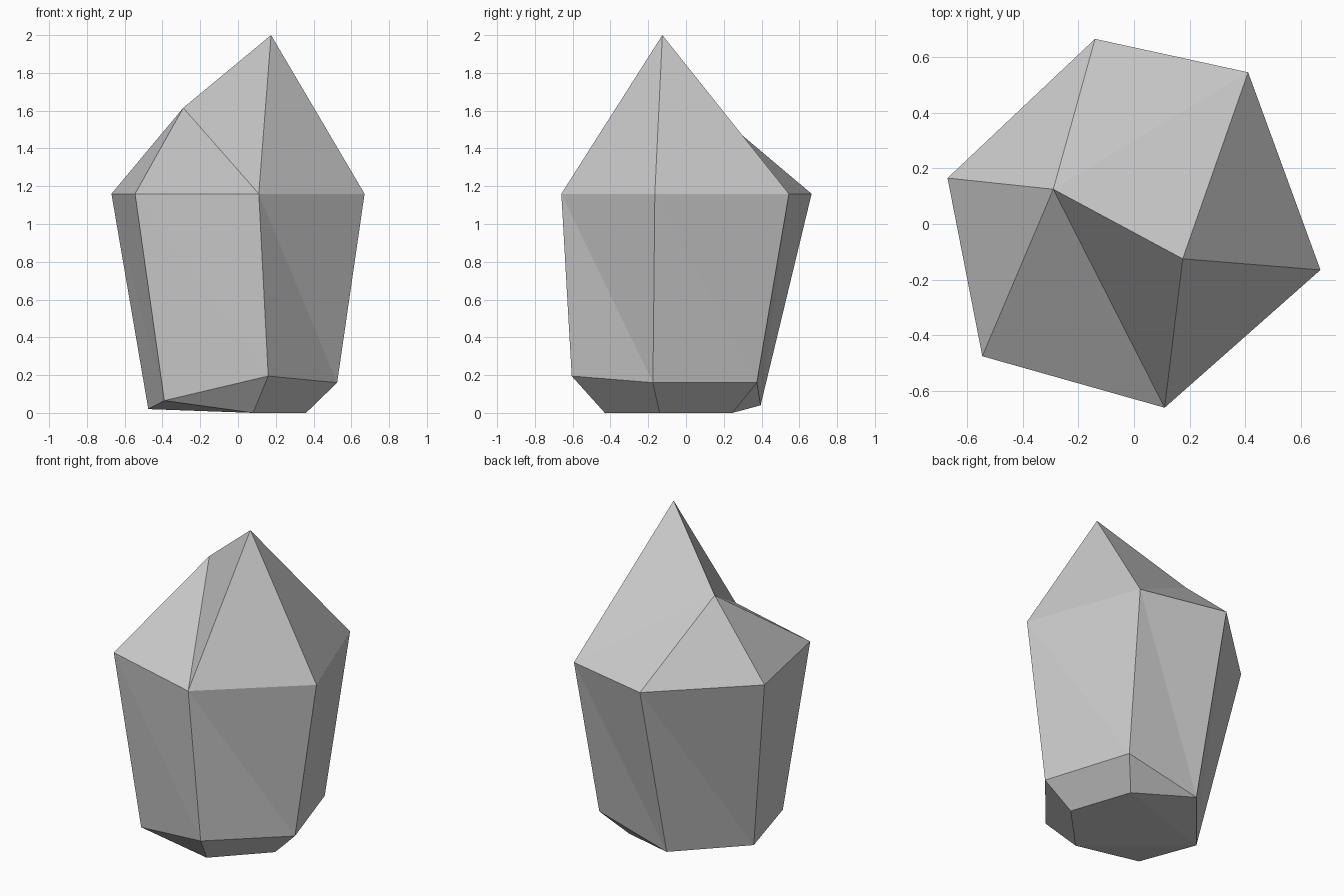
import bpy
import bmesh

cube = bpy.data.objects.get("Cube")
if cube:
    bpy.data.objects.remove(cube, do_unlink=True)

# Single stone colour
GREY = (0.6, 0.6, 0.6, 1.0)
stone = bpy.data.materials.new("grey_stone")
stone.use_nodes = True
stone.diffuse_color = GREY
stone.node_tree.nodes["Principled BSDF"].inputs["Base Color"].default_value = GREY

SHOULDER_Z = 1.16
# Six shoulder corners, counterclockwise from the back left
shoulder_xy = [(0.41, 0.545), (-0.14, 0.665), (-0.67, 0.165),
               (-0.545, -0.475), (0.11, -0.66), (0.67, -0.165)]
# Matching corners where the tapering sides end
waist_pts = [(0.35, 0.375, 0.16), (-0.14, 0.395, 0.04), (-0.475, -0.005, 0.02),
             (-0.39, -0.42, 0.065), (0.16, -0.605, 0.195), (0.525, -0.175, 0.16)]
# Three corners are chamfered down to the ground
foot_pts = {0: (0.23, 0.245, 0), 4: (0.08, -0.43, 0), 5: (0.36, -0.14, 0)}

bm = bmesh.new()
shoulder = [bm.verts.new((x, y, SHOULDER_Z)) for x, y in shoulder_xy]
waist = [bm.verts.new(p) for p in waist_pts]
foot = [bm.verts.new(foot_pts[i]) if i in foot_pts else w
        for i, w in enumerate(waist)]
peak = bm.verts.new((0.175, -0.125, 2.0))
low_peak = bm.verts.new((-0.29, 0.125, 1.615))


def face(*corners):
    """Add a face, dropping corners that coincide."""
    unique = list(dict.fromkeys(corners))
    if len(unique) > 2:
        bm.faces.new(unique)


for i in range(6):
    n = (i + 1) % 6
    # Long side, split along its diagonal
    face(shoulder[i], waist[i], waist[n])
    face(shoulder[i], waist[n], shoulder[n])
    # Chamfer below the side
    face(waist[i], foot[i], foot[n], waist[n])

# Crown: facets around the low peak, then the tall peak
for i in range(4):
    face(low_peak, shoulder[i], shoulder[i + 1])
for i in (4, 5):
    face(peak, shoulder[i], shoulder[(i + 1) % 6])
face(peak, low_peak, shoulder[4])
face(peak, shoulder[0], low_peak)

# Underside, with a tilted facet at the front right
face(foot[4], foot[3], foot[2])
face(foot[4], foot[2], foot[0], foot[5])
face(foot[2], foot[1], foot[0])

bmesh.ops.recalc_face_normals(bm, faces=bm.faces[:])
mesh = bpy.data.meshes.new("crystal_stone")
bm.to_mesh(mesh)
bm.free()
mesh.materials.append(stone)
crystal = bpy.data.objects.new("crystal_stone", mesh)
bpy.context.collection.objects.link(crystal)
